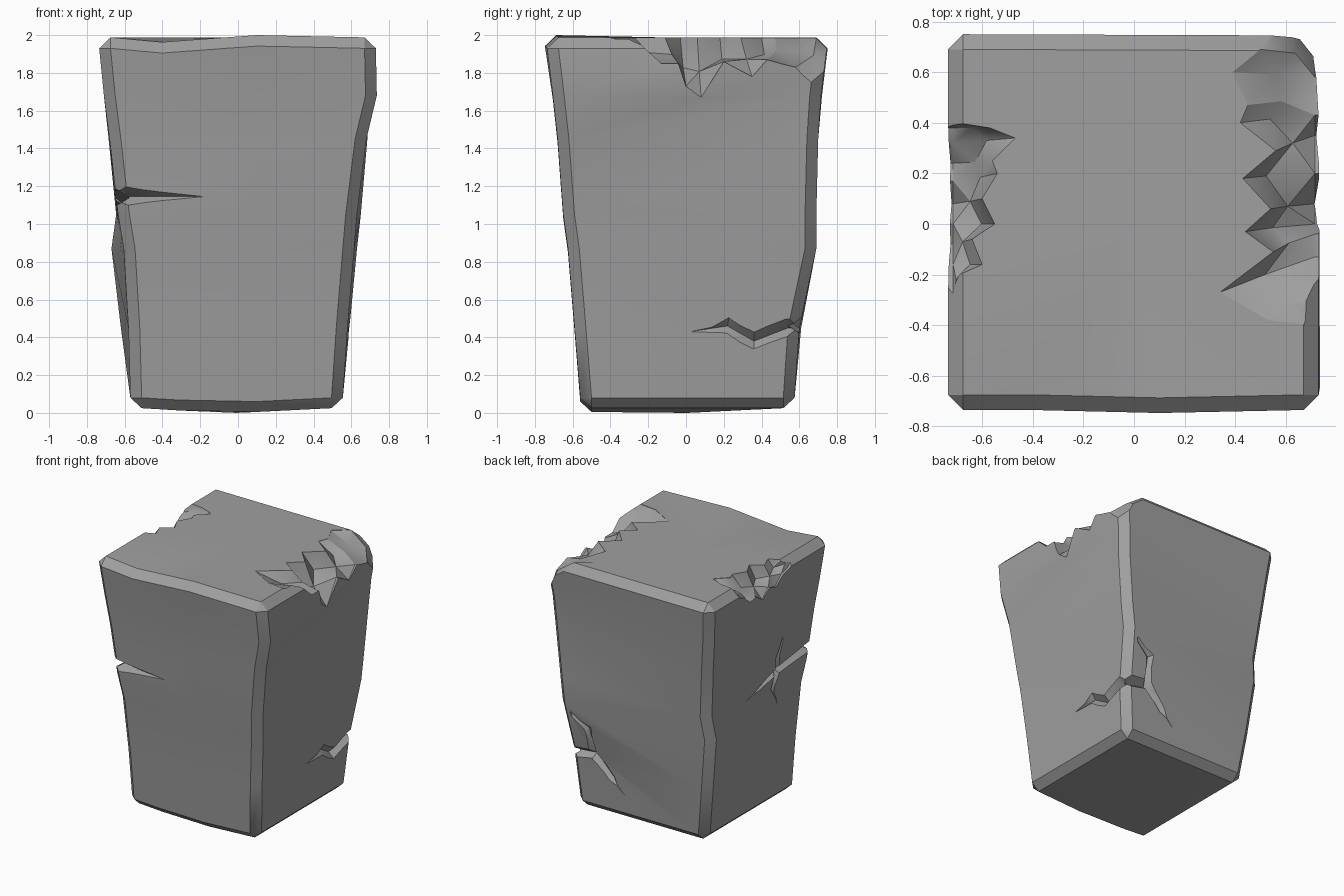
import bpy, bmesh, math
from mathutils import Vector
from mathutils.bvhtree import BVHTree

if "Cube" in bpy.data.objects:
    bpy.data.objects.remove(bpy.data.objects["Cube"], do_unlink=True)

stone = bpy.data.materials.new("stone grey")
stone.use_nodes = True
GREY = (0.35, 0.35, 0.35, 1)
stone.diffuse_color = GREY
stone.node_tree.nodes["Principled BSDF"].inputs["Base Color"].default_value = GREY


def loft(bm, sections):
    """Skin a row of equal cross-sections and close both ends."""
    rows = [[bm.verts.new(p) for p in s] for s in sections]
    n = len(rows[0])
    for a, b in zip(rows, rows[1:]):
        for i in range(n):
            j = (i + 1) % n
            bm.faces.new((a[i], a[j], b[j], b[i]))
    ends = [bm.faces.new(rows[0][::-1]), bm.faces.new(rows[-1])]
    return ends


def to_object(bm, name):
    bmesh.ops.recalc_face_normals(bm, faces=bm.faces)
    mesh = bpy.data.meshes.new(name)
    bm.to_mesh(mesh)
    mesh.materials.append(stone)
    obj = bpy.data.objects.new(name, mesh)
    bpy.context.collection.objects.link(obj)
    return obj


# Tapered block: corner outline at each height, every corner chamfered
HEIGHTS = (0.08, 0.45, 0.87, 1.05, 1.45, 1.68, 1.93)
CORNERS = (
    ((-.57, -.58, -.605, -.635, -.68, -.71, -.735), (-.56, -.59, -.625, -.65, -.68, -.705, -.735)),
    ((.555, .58, .615, .63, .68, .735, .73), (-.56, -.59, -.625, -.65, -.68, -.705, -.735)),
    ((.555, .59, .63, .65, .685, .70, .73), (.575, .60, .69, .69, .70, .715, .745)),
    ((-.57, -.62, -.67, -.645, -.685, -.71, -.735), (.575, .61, .64, .66, .70, .72, .75)),
)
CHAMFER = 0.06


def ring(level, z, cap=False):
    pts = []
    for k, (xs, ys) in enumerate(CORNERS):
        x, y = xs[level], ys[level]
        ix = x - math.copysign(CHAMFER, x)
        iy = y - math.copysign(CHAMFER, y)
        a, b = Vector((x, iy, z)), Vector((ix, y, z))
        if cap:
            a = b = Vector((ix, iy, z))
        pts += [a, b] if k % 2 == 0 else [b, a]
        if k == 0:    # gentle wave along the front
            top = level == len(HEIGHTS) - 1
            pts.append(Vector((x * .55, b.y, z - (.025 if top else .012))))
            pts.append(Vector((.1, b.y - (.012 if top else 0), z + (.012 if top else -.02))))
    return pts


bm = bmesh.new()
rows = [ring(0, 0.025, True)]
rows += [ring(i, z) for i, z in enumerate(HEIGHTS)]
rows += [ring(len(HEIGHTS) - 1, 1.988, True)]
ends = loft(bm, rows)
poked = bmesh.ops.poke(bm, faces=ends)
for v in poked["verts"]:
    v.co.z = 0 if v.co.z < 1 else 1.985
bmesh.ops.remove_doubles(bm, verts=bm.verts, dist=0.001)
bmesh.ops.triangulate(bm, faces=bm.faces)
bmesh.ops.recalc_face_normals(bm, faces=bm.faces)
surface = BVHTree.FromBMesh(bm)
block = to_object(bm, "stone_block")


def carve(bm, name):
    bmesh.ops.remove_doubles(bm, verts=bm.verts, dist=0.0005)
    bmesh.ops.triangulate(bm, faces=bm.faces)
    cutter = to_object(bm, name)
    cutter.hide_render = True
    mod = block.modifiers.new(name, 'BOOLEAN')
    mod.operation, mod.solver, mod.object = 'DIFFERENCE', 'EXACT', cutter
    bpy.context.view_layer.objects.active = block
    bpy.ops.object.modifier_apply(modifier=name)
    bpy.data.objects.remove(cutter, do_unlink=True)


# Broken top edges: (x on top, y on top, y on side, z on side, hollow)
def chip(name, side, sections):
    bm, rows = bmesh.new(), []
    for x, y, sy, sz, hollow in sections:
        t = Vector((side * x, y, 1.985))
        s = Vector((side * .715, sy, sz))
        m = (t + s) / 2 + Vector((-side * hollow, 0, -hollow))
        rows.append([(t.x, y, 2.2), t, m, s, (side * .9, sy, sz), (side * .9, (y + sy) / 2, 2.2)])
    loft(bm, rows)
    carve(bm, name)


chip("large_chip", 1, (
    (.70, -.40, -.30, 1.985, 0),
    (.53, -.38, -.24, 1.95, 0),
    (.34, -.27, -.13, 1.85, .01),
    (.55, -.11, -.04, 1.85, .02),
    (.44, -.03, .00, 1.73, .03),
    (.54, .06, .08, 1.67, .02),
    (.43, .18, .20, 1.86, .05),
    (.56, .29, .35, 1.78, .01),
    (.42, .40, .43, 1.87, .03),
    (.45, .47, .50, 1.85, .0),
    (.39, .60, .58, 1.83, -.01),
    (.50, .69, .66, 1.74, -.03),
    (.40, .80, .80, 1.62, -.05)))
chip("small_chip", -1, (
    (.72, -.30, -.30, 1.97, 0),
    (.69, -.20, -.24, 1.92, 0),
    (.60, -.16, -.16, 1.90, .01),
    (.64, -.06, -.08, 1.83, 0),
    (.55, .00, .00, 1.86, .03),
    (.60, .10, .08, 1.79, .01),
    (.54, .20, .17, 1.85, .02),
    (.56, .25, .24, 1.83, .01),
    (.47, .34, .32, 1.90, .01),
    (.57, .38, .38, 1.92, .0),
    (.70, .40, .40, 1.97, 0)))


# Cracks: (position along face, height, half width, depth)
def crack(name, normal, path):
    n = Vector(normal)
    along = Vector((abs(n.y), abs(n.x), 0))
    pts = []
    for u, z, w, d in path:
        p = along * u + Vector((0, 0, z))
        hit = surface.ray_cast(p + n * 2, -n)[0]
        pts.append(hit or p + n * .6)
    pts[0] = pts[0] + n * (pts[1] - pts[0]).dot(n)
    bm, rows = bmesh.new(), []
    for i, (p, (u, z, w, d)) in enumerate(zip(pts, path)):
        run = pts[min(i + 1, len(pts) - 1)] - pts[max(i - 1, 0)]
        across = n.cross(run).normalized()
        spread = across * w * (1 + .05 / max(d, .02))
        out = p + n * .05
        rows.append([p - n * d, out + spread, out - spread])
    loft(bm, rows)
    carve(bm, name)


FRONT, BACK, LEFT, RIGHT = (0, -1, 0), (0, 1, 0), (1, 0, 0), (-1, 0, 0)
crack("front_crack", FRONT, (
    (-.78, 1.14, .06, .09), (-.60, 1.145, .042, .07), (-.40, 1.145, .022, .03), (-.18, 1.145, .004, 0)))
crack("right_crack", RIGHT, (
    (-.78, 1.14, .06, .09), (-.58, 1.14, .042, .07), (-.22, 1.10, .03, .045),
    (0, 1.04, .015, .02), (.24, .98, .004, 0)))
crack("right_crack_branch", RIGHT, (
    (-.24, 1.36, .004, 0), (-.20, 1.22, .02, .025), (-.22, 1.10, .03, .045),
    (-.18, .97, .02, .025), (-.24, .83, .004, 0)))
crack("left_crack", LEFT, (
    (.74, .45, .04, .08), (.54, .45, .045, .06), (.36, .38, .045, .05),
    (.22, .46, .04, .035), (.02, .43, .004, 0)))
crack("back_crack", BACK, (
    (.72, .45, .04, .08), (.52, .46, .04, .06), (.38, .48, .04, .05),
    (.23, .33, .03, .03), (.12, .22, .004, 0)))
crack("back_crack_branch", BACK, (
    (.53, .80, .004, 0), (.40, .70, .035, .025), (.38, .48, .035, .05), (.33, .42, .02, .02)))

# Smooth faces with crisp broken edges
for o in bpy.context.selected_objects:
    o.select_set(False)
block.select_set(True)
bpy.context.view_layer.objects.active = block
bpy.ops.object.shade_smooth_by_angle(angle=math.radians(32))
